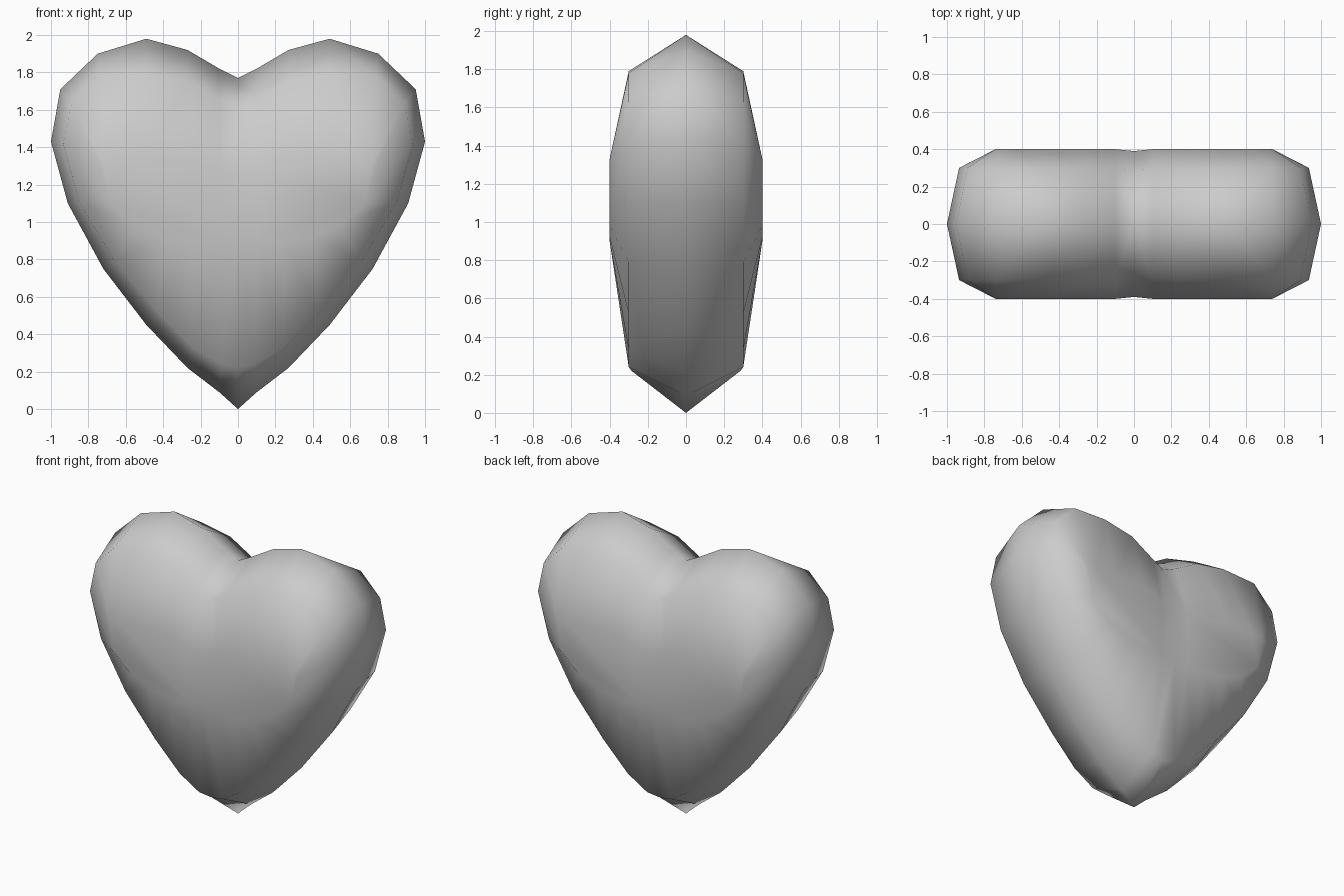
import bpy
import bmesh

cube = bpy.data.objects.get("Cube")
if cube:
    bpy.data.objects.remove(cube, do_unlink=True)

# Half outlines (x, z) from the top notch round to the bottom tip
rim = [(0, 1.77), (.1, 1.82), (.27, 1.92), (.49, 1.98), (.75, 1.9), (.95, 1.71), (1, 1.43),
       (.91, 1.1), (.72, .75), (.49, .45), (.27, .22), (.1, .09), (0, 0)]
shoulder = [(0, 1.61), (.1, 1.65), (.27, 1.75), (.49, 1.79), (.74, 1.78), (.89, 1.63), (.935, 1.42),
            (.85, 1.11), (.66, .79), (.43, .52), (.24, .33), (.09, .24), (0, .22)]
crown = [(0, 1.26), (.1, 1.28), (.25, 1.33), (.49, 1.33), (.64, 1.33), (.72, 1.33), (.74, 1.3),
         (.68, 1.1), (.55, .98), (.4, .92), (.25, .9), (.1, .9), (0, .9)]

# Front right quarter of the heart
bm = bmesh.new()


def ring(points, depth, groove):
    return [bm.verts.new((x, -(depth - (groove if x == 0 else 0)), z)) for x, z in points]


rings = [ring(rim, 0, 0), ring(shoulder, .3, .015), ring(crown, .4, .01)]
for outer, inner in zip(rings, rings[1:]):
    for i in range(len(rim) - 1):
        bm.faces.new((outer[i], inner[i], inner[i + 1], outer[i + 1]))
bm.faces.new(rings[-1][::-1])
for face in bm.faces:
    face.smooth = True

mesh = bpy.data.meshes.new("heart")
bm.to_mesh(mesh)
bm.free()
heart = bpy.data.objects.new("heart", mesh)
bpy.context.collection.objects.link(heart)

# Mirror to both sides and to the back
mirror = heart.modifiers.new("Mirror", 'MIRROR')
mirror.use_axis = (True, True, False)
mirror.use_clip = True

# Plain grey
grey = bpy.data.materials.new("grey")
grey.use_nodes = True
colour = (.6, .6, .6, 1)
grey.diffuse_color = colour
grey.node_tree.nodes["Principled BSDF"].inputs["Base Color"].default_value = colour
mesh.materials.append(grey)
